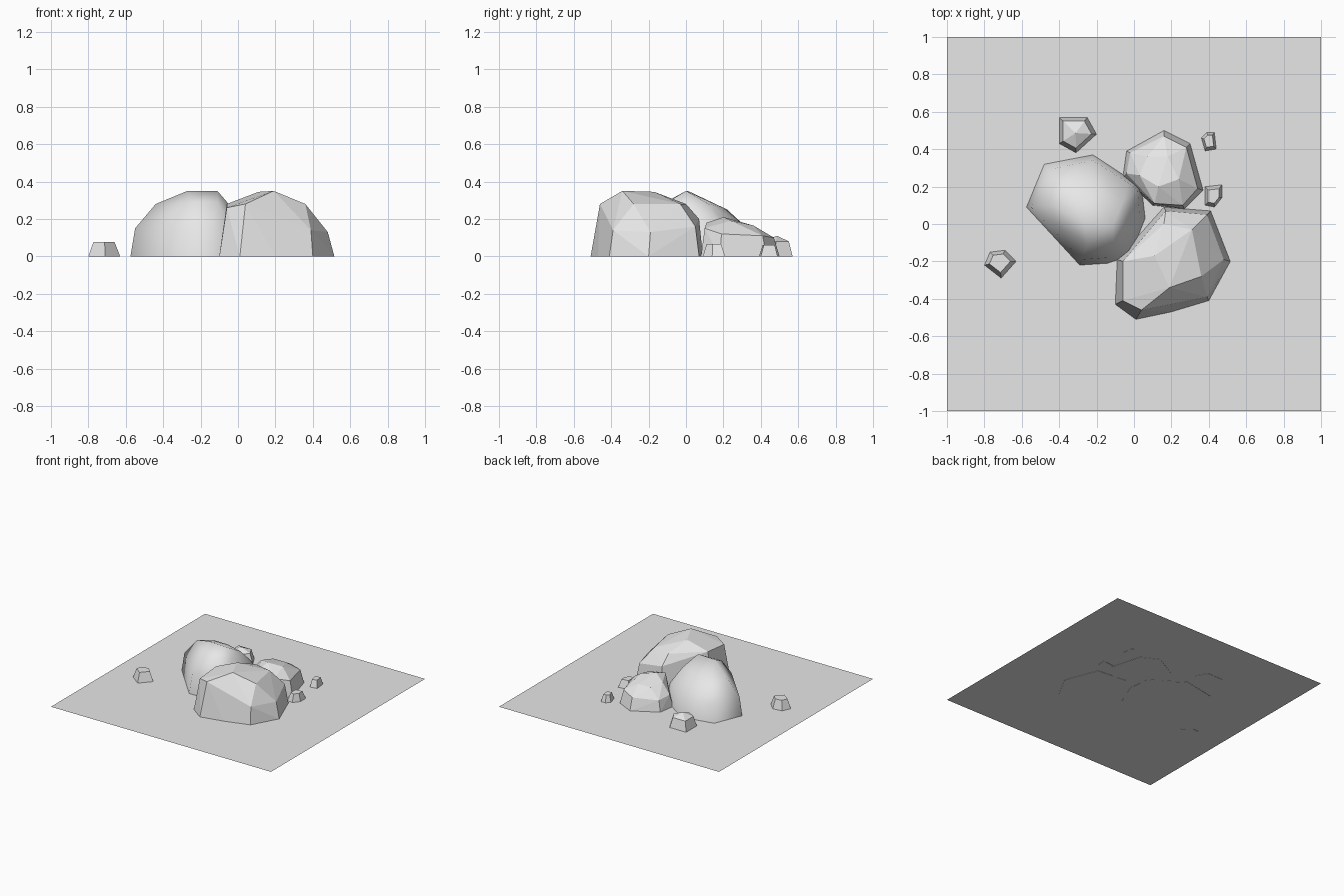
import bpy
import bmesh
from mathutils import Vector

default_cube = bpy.data.objects.get("Cube")
if default_cube:
    bpy.data.objects.remove(default_cube, do_unlink=True)

# One stone colour for everything
stone = bpy.data.materials.new("stone_grey")
stone.use_nodes = True
grey = (0.8, 0.8, 0.8, 1.0)
stone.diffuse_color = grey
stone.node_tree.nodes["Principled BSDF"].inputs["Base Color"].default_value = grey


def finish(bm, name):
    """Turn a bmesh into a linked object with the stone material."""
    mesh = bpy.data.meshes.new(name)
    bm.to_mesh(mesh)
    bm.free()
    mesh.materials.append(stone)
    obj = bpy.data.objects.new(name, mesh)
    bpy.context.collection.objects.link(obj)
    return obj


def rock(name, base, upper, rim=0.02, smooth=False):
    """Faceted boulder: a hull over a ground outline and its upper corners."""
    bm = bmesh.new()
    for x, y in base:
        bm.verts.new((x, y, 0))
    for corner in upper:
        bm.verts.new(corner)
    hull = bmesh.ops.convex_hull(bm, input=bm.verts[:])
    loose = [v for v in bm.verts if not v.link_faces]
    bmesh.ops.delete(bm, geom=loose, context='VERTS')
    bmesh.ops.dissolve_limit(bm, angle_limit=0.05, verts=bm.verts[:], edges=bm.edges[:])
    bmesh.ops.recalc_face_normals(bm, faces=bm.faces[:])

    # Hollow underside with a narrow turned-in rim
    bottom = [f for f in bm.faces if f.normal.z < -0.99]
    ring = bmesh.ops.inset_region(bm, faces=bottom, thickness=rim)["faces"]
    bmesh.ops.delete(bm, geom=bottom, context='FACES')
    bmesh.ops.reverse_faces(bm, faces=ring)
    ring_set = set(ring)
    for face in bm.faces:
        face.smooth = smooth and face not in ring_set
    for face in ring:
        for edge in face.edges:
            edge.smooth = False
    return finish(bm, name)


def pebble(name, base, height, taper, peak=0.0):
    """Small stone: a tapered outline with an optional raised middle."""
    centre = sum((Vector(p) for p in base), Vector((0, 0))) / len(base)
    top = [(*centre.lerp(Vector(p), taper), height) for p in base]
    if peak:
        top.append((*centre, peak))
    return rock(name, base, top, rim=0.012)


# Ground sheet
bm = bmesh.new()
bmesh.ops.create_grid(bm, x_segments=1, y_segments=1, size=1)
finish(bm, "ground_sheet").location.z = 0.002

# Large rounded boulder
rock("smooth_boulder",
     [(-.575, .09), (-.48, .32), (-.22, .37), (-.04, .25), (.04, .2),
      (.06, .03), (-.02, -.17), (-.14, -.21), (-.29, -.22)],
     [(-.55, .09, .15), (-.46, .29, .14), (-.22, .34, .14), (-.03, .22, .17),
      (.02, .18, .15), (.03, .04, .15), (-.03, -.14, .16), (-.14, -.18, .17),
      (-.28, -.19, .17), (-.44, .1, .28), (-.37, .22, .25), (-.23, .2, .26),
      (-.06, .12, .28), (-.05, 0, .28), (-.11, -.1, .29), (-.25, -.11, .29),
      (-.27, .01, .35), (-.11, 0, .35)],
     smooth=True)

# Large faceted boulder at the front
rock("front_boulder",
     [(-.1, -.43), (.01, -.51), (.2, -.47), (.4, -.41), (.515, -.2),
      (.41, .07), (.16, .09), (-.09, -.19)],
     [(-.06, -.41, .26), (.04, -.46, .28), (.19, -.43, .22), (.39, -.39, .14),
      (.48, -.19, .13), (.39, .05, .16), (.17, .07, .2), (-.06, -.2, .28),
      (.11, -.17, .345), (.19, -.34, .35), (.36, -.28, .28), (.31, -.03, .28),
      (.16, -.0, .28)])

# Medium boulder at the back
rock("back_boulder",
     [(-.06, .25), (-.04, .39), (.05, .44), (.16, .5), (.3, .43),
      (.37, .18), (.27, .08), (.1, .1)],
     [(-.04, .27, .1), (-.02, .38, .09), (.16, .47, .1), (.28, .41, .11),
      (.34, .19, .12), (.26, .1, .15), (.11, .11, .18), (.03, .26, .18),
      (.07, .36, .165), (.18, .36, .165), (.24, .24, .19), (.13, .2, .21)])

# Scattered pebbles
pebble("left_pebble",
       [(-.8, -.22), (-.77, -.15), (-.69, -.14), (-.63, -.2), (-.71, -.29)],
       height=.078, taper=.66)
pebble("rear_pebble",
       [(-.4, .43), (-.4, .57), (-.25, .57), (-.2, .48), (-.31, .38)],
       height=.08, taper=.76, peak=.11)
pebble("tiny_rear_pebble",
       [(.36, .46), (.39, .49), (.43, .49), (.44, .4), (.38, .39)],
       height=.06, taper=.65)
pebble("tiny_side_pebble",
       [(.38, .2), (.47, .21), (.47, .14), (.43, .09), (.38, .1)],
       height=.065, taper=.65)
